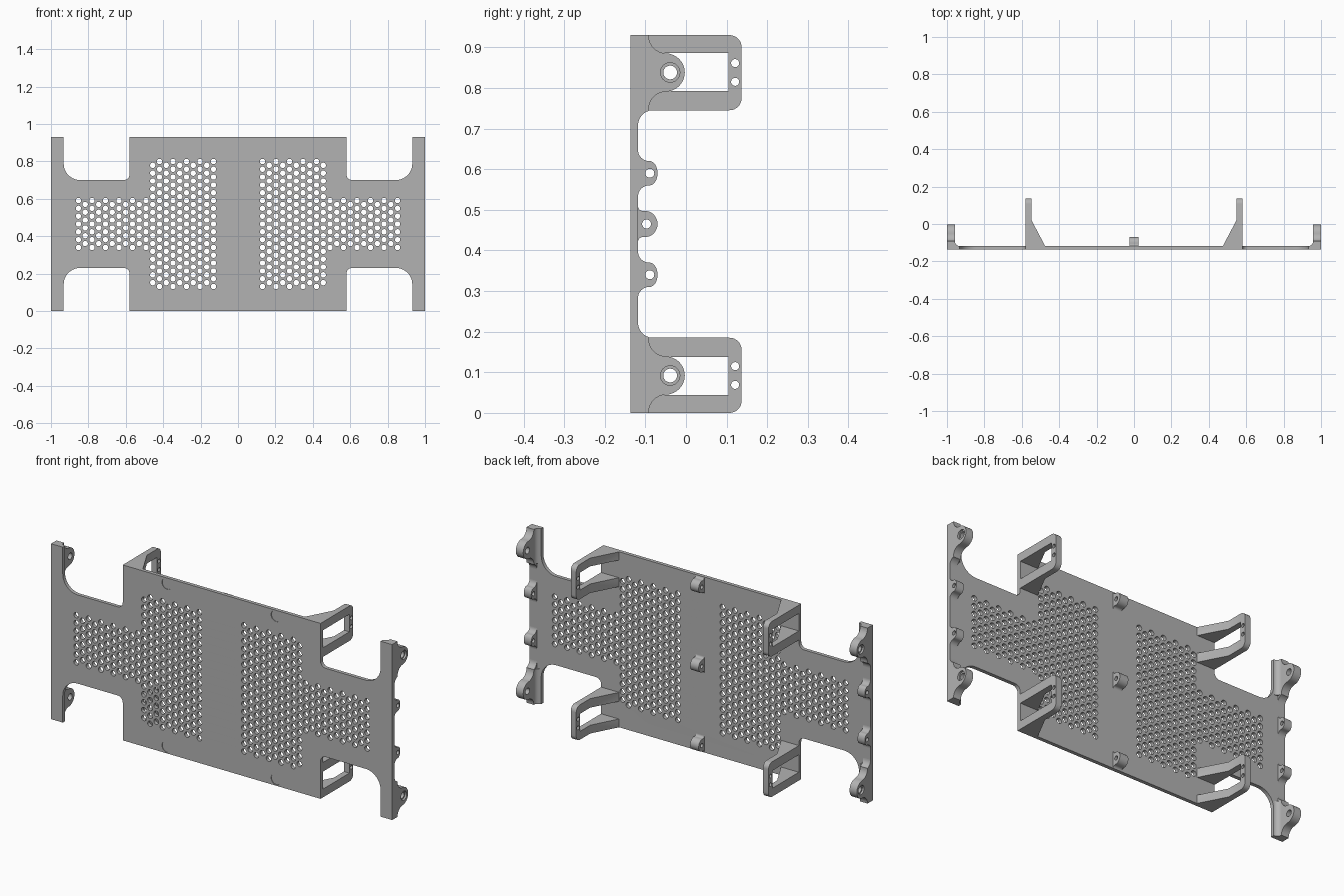
import bpy, bmesh, math
from mathutils import Matrix

cube = bpy.data.objects.get("Cube")
if cube:
    bpy.data.objects.remove(cube, do_unlink=True)

grey = bpy.data.materials.new("matte_grey")
grey.use_nodes = True
COLOUR = (0.45, 0.45, 0.45, 1)
grey.diffuse_color = COLOUR
grey.node_tree.nodes["Principled BSDF"].inputs["Base Color"].default_value = COLOUR

H = 0.93                   # overall height
BACK, INNER = -0.118, -0.13  # rear plate face, embed depth
parts = []


def arc(cx, cy, rx, ry, a0, a1, n=10):
    angles = [math.radians(a0 + (a1 - a0) * i / n) for i in range(n + 1)]
    return [(cx + rx * math.cos(a), cy + ry * math.sin(a)) for a in angles]


def circle(cx, cy, r, n=20):
    return arc(cx, cy, r, r, 0, 360, n)[:-1]


def baked(obj):
    bpy.context.view_layer.update()
    dg = bpy.context.evaluated_depsgraph_get()
    return bpy.data.meshes.new_from_object(obj.evaluated_get(dg))


def prism(name, loops, axis, lo, hi, mirror_x=False, mirror_z=False):
    """Extrude an outline with holes along one axis, optionally mirrored."""
    curve = bpy.data.curves.new(name, 'CURVE')
    curve.dimensions, curve.fill_mode = '2D', 'BOTH'
    curve.extrude = (hi - lo) / 2
    for loop in loops:
        s = curve.splines.new('POLY')
        s.points.add(len(loop) - 1)
        for p, (u, v) in zip(s.points, loop):
            p.co = (u, v, 0, 1)
        s.use_cyclic_u = True
    tmp = bpy.data.objects.new(name + "_curve", curve)
    bpy.context.collection.objects.link(tmp)
    mesh = baked(tmp)
    bpy.data.objects.remove(tmp, do_unlink=True)
    mid = (lo + hi) / 2
    place = {'x': lambda u, v, w: (w + mid, u, v),
             'y': lambda u, v, w: (u, w + mid, v),
             'z': lambda u, v, w: (u, v, w + mid)}[axis]
    bm = bmesh.new()
    bm.from_mesh(mesh)
    for vert in bm.verts:
        x, y, z = place(*vert.co)
        vert.co = (-x if mirror_x else x, y, H - z if mirror_z else z)
    bmesh.ops.remove_doubles(bm, verts=bm.verts, dist=1e-5)
    bmesh.ops.recalc_face_normals(bm, faces=bm.faces)
    bm.to_mesh(mesh)
    bm.free()
    mesh.materials.clear()
    mesh.materials.append(grey)
    obj = bpy.data.objects.new(name, mesh)
    bpy.context.collection.objects.link(obj)
    parts.append(obj)
    return obj


def lug(zc, yc, rx, rz, base, f):
    """Round-nosed lug outline (y, z) with concave feet."""
    lower = arc(base + f, zc - rz - f, f, f, 180, 90)
    upper = arc(base + f, zc + rz + f, f, f, 270, 180)
    return ([(INNER, zc - rz - f)] + lower + arc(yc, zc, rx, rz, -90, 90, 16)
            + upper + [(INNER, zc + rz + f)])


# Perforated plate outline: one quadrant, mirrored twice
quad = ([(0.58, H)] + arc(0.61, 0.73, 0.03, 0.03, 180, 270, 6)
        + arc(0.844, 0.788, 0.088, 0.088, 270, 360, 12) + [(0.932, H), (1, H)])
outline = (quad + [(x, H - z) for x, z in reversed(quad)]
           + [(-x, H - z) for x, z in quad] + [(-x, z) for x, z in reversed(quad)])

# Hexagonal grid of holes, short columns in the necks and long in the middle
holes = []
PITCH = 0.0418
for col in range(21):
    x = 0.853 - col * 0.0361
    reach = 8 if col > 10 else 3
    odd = col % 2
    for row in range(-reach, reach + 1 - odd):
        z = H / 2 + (row + odd / 2) * PITCH
        holes += [circle(x, z, 0.0145, 14), circle(-x, z, 0.0145, 14)]

# Shallow round recesses near the plate corners
spots = [(sx * 0.32, z) for sx in (-1, 1) for z in (0.035, 0.9)]
recesses = [circle(x, z, 0.03, 32) for x, z in spots]
prism("plate", [outline] + holes + recesses, 'y', -0.137, BACK)
for i, loop in enumerate(recesses):
    prism(f"recess_floor_{i + 1}", [loop], 'y', -0.134, BACK)

# Centre lugs on the rear face
for name, z in (("lower", 0.045), ("middle", 0.465), ("upper", 0.885)):
    profile = lug(z, -0.1, 0.03, 0.032, BACK, 0.012)
    prism(name + "_centre_lug", [profile, circle(-0.097, z, 0.011)], 'x', -0.025, 0.025)

# Rear bracket shapes: rounded frame from the side, gusset from above
Z0, Z1 = 0.745, H
frame = ([(INNER, Z0)] + arc(0.107, Z0 + 0.03, 0.03, 0.03, -90, 0, 8)
         + arc(0.107, Z1 - 0.03, 0.03, 0.03, 0, 90, 8) + [(INNER, Z1)])
window = [(-0.117, 0.793), (0.105, 0.793), (0.105, 0.886), (-0.117, 0.886)]
screws = [circle(0.121, 0.815, 0.01), circle(0.121, 0.861, 0.01)]
gusset = [(0.58, INNER), (0.58, 0.137), (0.548, 0.137), (0.548, 0.02),
          (0.475, BACK), (0.475, INNER)]

# End lug shapes
ZL = 0.838
end_lug = lug(ZL, -0.05, 0.047, 0.047, -0.092, 0.044)
foot = ([(1, INNER), (1, -0.092), (0.957, -0.092)]
        + arc(0.932, -0.093, 0.025, 0.025, 0, -90, 8) + [(0.932, INNER)])
fillet = ([(INNER, Z0), (-0.092, Z0)] + arc(-0.081, 0.708, 0.037, 0.037, 107, 180, 8)
          + [(INNER, 0.708)])

for side, mx in (("left", False), ("right", True)):
    for level, mz in (("upper", False), ("lower", True)):
        tag = f"{side}_{level}_"
        m = dict(mirror_x=mx, mirror_z=mz)

        # Bracket: frame intersected with the gusset shape
        bracket = prism(tag + "bracket", [frame, window] + screws, 'x', 0.46, 0.60, **m)
        cutter = prism(tag + "cutter", [gusset], 'z', Z0 - 0.05, Z1 + 0.05, **m)
        mod = bracket.modifiers.new("shape", 'BOOLEAN')
        mod.operation, mod.solver, mod.object = 'INTERSECT', 'EXACT', cutter
        mesh = baked(bracket)
        bracket.modifiers.clear()
        bracket.data = mesh
        parts.remove(cutter)
        bpy.data.objects.remove(cutter, do_unlink=True)

        # End lug with a counterbored hole, on a filleted foot
        prism(tag + "end_lug", [end_lug, circle(-0.039, ZL, 0.017, 24)], 'x', 0.957, 0.99, **m)
        prism(tag + "end_lug_rim", [end_lug, circle(-0.039, ZL, 0.024, 24)], 'x', 0.99, 1, **m)
        prism(tag + "end_foot", [foot], 'z', Z0, Z1, **m)
        prism(tag + "end_fillet", [fillet], 'x', 0.957, 1, **m)

        # Small lug along the end bar
        small = lug(0.59, -0.09, 0.02, 0.03, BACK, 0.027)
        prism(tag + "small_lug", [small, circle(-0.089, 0.59, 0.011)], 'x', 0.957, 1, **m)

# Smooth the round surfaces, keep the edges crisp
bpy.ops.object.select_all(action='DESELECT')
for obj in parts:
    obj.select_set(True)
bpy.context.view_layer.objects.active = parts[0]
bpy.ops.object.shade_smooth_by_angle(angle=math.radians(30))
